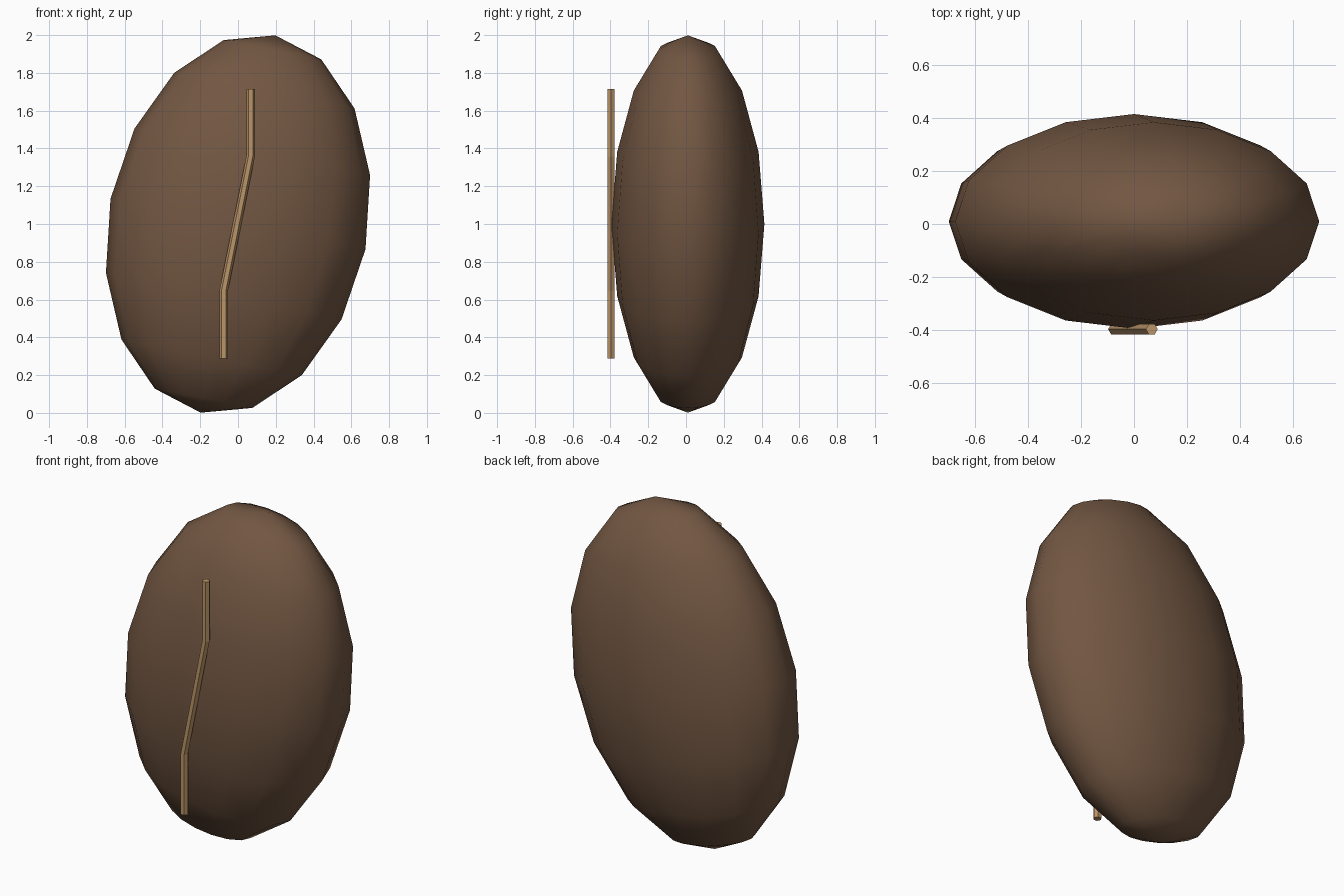
import bpy, bmesh
from math import radians, cos, sin, tau
from mathutils import Vector, Matrix

cube = bpy.data.objects.get("Cube")
if cube:
    bpy.data.objects.remove(cube, do_unlink=True)


def material(name, color):
    mat = bpy.data.materials.new(name)
    mat.use_nodes = True
    mat.diffuse_color = color
    mat.node_tree.nodes["Principled BSDF"].inputs["Base Color"].default_value = color
    return mat


def add_object(name, bm, mat, smooth):
    bmesh.ops.recalc_face_normals(bm, faces=bm.faces)
    mesh = bpy.data.meshes.new(name)
    for face in bm.faces:
        face.smooth = smooth
    bm.to_mesh(mesh)
    bm.free()
    mesh.materials.append(mat)
    obj = bpy.data.objects.new(name, mesh)
    bpy.context.collection.objects.link(obj)
    return obj


brown = material("roasted brown", (0.17, 0.095, 0.055, 1))
tan = material("light tan", (0.50, 0.30, 0.14, 1))

# Bean body: a flattened, leaning ellipsoid
bm = bmesh.new()
bmesh.ops.create_uvsphere(bm, u_segments=16, v_segments=8, radius=1)
lean = (Matrix.Translation((0, 0.01, 1.0)) @ Matrix.Rotation(radians(11.2), 4, 'Y')
        @ Matrix.Diagonal((0.688, 0.405, 1.018, 1)))
bmesh.ops.transform(bm, matrix=lean, verts=bm.verts)
add_object("bean_body", bm, brown, True)

# Crease: a six-sided rod with mitred bends on the front
path = [Vector(p) for p in ((0.067, -0.397, 1.715), (0.067, -0.397, 1.36),
                            (-0.075, -0.397, 0.65), (-0.075, -0.397, 0.287))]
bm = bmesh.new()
rings = []
for i, point in enumerate(path):
    before = (point - path[i - 1]).normalized() if i else Vector()
    after = (path[i + 1] - point).normalized() if i + 1 < len(path) else Vector()
    along = (before + after).normalized()
    across = Vector((0, 1, 0)).cross(along)
    rings.append([bm.verts.new(point + 0.0225 * (across * cos(k * tau / 6)
                  + Vector((0, 1, 0)) * sin(k * tau / 6))) for k in range(6)])
for a, b in zip(rings, rings[1:]):
    for k in range(6):
        n = (k + 1) % 6
        bm.faces.new((a[k], a[n], b[n], b[k]))
bm.faces.new(rings[0])
bm.faces.new(rings[-1])
add_object("crease", bm, tan, False)
